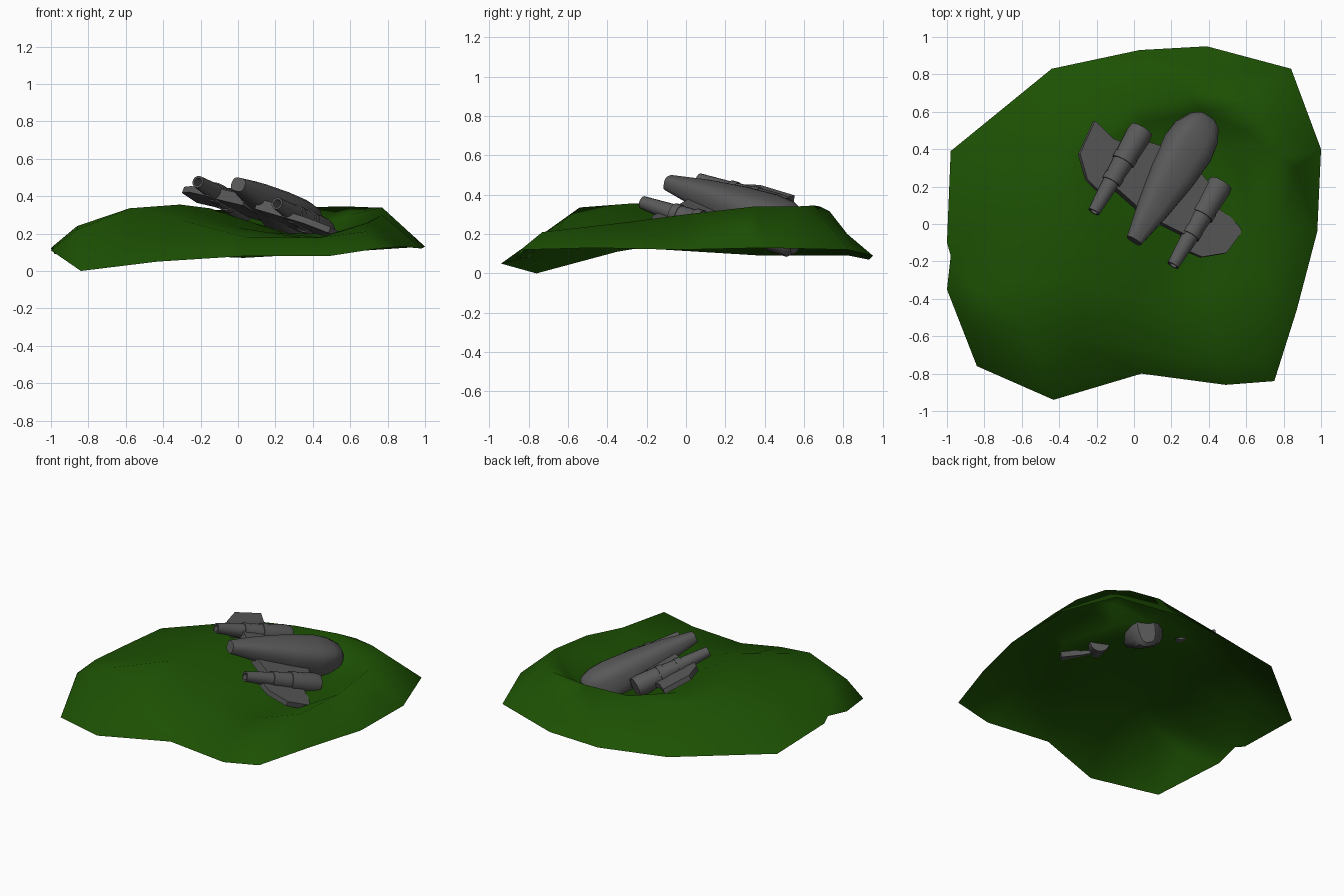
import bpy
import bmesh
from math import cos, sin, pi, radians, copysign
from mathutils import Vector, Matrix
from mathutils.geometry import delaunay_2d_cdt

cube = bpy.data.objects.get("Cube")
if cube:
    bpy.data.objects.remove(cube, do_unlink=True)


def make_material(name, colour):
    material = bpy.data.materials.new(name)
    material.use_nodes = True
    material.diffuse_color = (*colour, 1)
    material.node_tree.nodes["Principled BSDF"].inputs["Base Color"].default_value = (*colour, 1)
    return material


grass = make_material("grass green", (0.012, 0.082, 0.001))
metal = make_material("hull grey", (0.100, 0.100, 0.100))


def finish(bm, name, material, matrix=Matrix(), angle=35):
    mesh = bpy.data.meshes.new(name)
    bm.to_mesh(mesh)
    bm.free()
    mesh.materials.append(material)
    obj = bpy.data.objects.new(name, mesh)
    bpy.context.collection.objects.link(obj)
    obj.matrix_world = matrix
    bpy.ops.object.select_all(action='DESELECT')
    obj.select_set(True)
    bpy.context.view_layer.objects.active = obj
    bpy.ops.object.shade_smooth_by_angle(angle=radians(angle))
    return obj


# Hill: rim outline, crater ridge, mound and crater floor, joined by triangulation
rim = [(-.98, .39, .09), (-.44, .83, .09), (.03, .93, .07), (.39, .95, .09),
       (.84, .83, .12), (1, .4, .13), (.98, -.04, .12), (.87, -.46, .13),
       (.75, -.84, .12), (.49, -.86, .08), (.04, -.8, .08), (-.43, -.94, .05),
       (-.84, -.76, 0), (-1, -.35, .11), (-.98, -.17, .14), (-1, -.1, .12)]
ridge = [(-.42, .4, .325), (-.34, .55, .315), (0, .64, .33), (.3, .68, .34),
         (.58, .65, .345), (.71, .56, .34), (.77, .35, .34), (.77, 0, .3),
         (.7, -.3, .26), (.68, -.73, .21)]
mound = [(-.58, -.54, .335), (-.31, -.28, .355), (-.3, -.62, .27), (-.86, -.55, .22),
         (-.86, -.35, .24), (-.83, 0, .235), (-.77, .25, .255), (-.4, .1, .345),
         (.45, -.71, .18), (.05, -.68, .18), (.4, .73, .315), (.4, .82, .2),
         (.87, .3, .22)]
crater = [(0, -.4, .23), (.4, -.35, .17), (.16, -.12, .21), (.25, .1, .2),
          (.52, -.1, .17), (.62, .05, .21), (.35, .35, .18), (.53, .42, .21),
          (.6, .5, .3), (0, .3, .28), (-.15, .1, .335), (.05, .54, .27),
          (.36, .6, .22), (-.22, .4, .32)]

points = [Vector(p) for p in rim + ridge + mound + crater]
first = len(rim)
creases = [(i, i + 1) for i in range(first, first + len(ridge) - 1)]
flat, _, tris, origins, *_ = delaunay_2d_cdt(
    [p.xy for p in points], creases, [list(range(first))], 1, 1e-5)
bm = bmesh.new()
verts = [bm.verts.new((v.x, v.y, points[ids[0]].z)) for v, ids in zip(flat, origins)]
for tri in tris:
    bm.faces.new([verts[i] for i in tri])
for face in bm.faces:
    face.normal_update()
    if face.normal.z < 0:
        face.normal_flip()
finish(bm, "hill", grass, angle=80)

# Ship frame: x across, y along the hull toward the buried end, z up
along = Vector((.5, .86, -.3)).normalized()
across = Vector((.82, -.55, -.225))
across = (across - along * across.dot(along)).normalized()
frame = Matrix((across, along, across.cross(along))).transposed().to_4x4()
frame.translation = (0, -.09, .46)


def loft(rings):
    """Skin a list of point rings and cap both ends."""
    bm = bmesh.new()
    loops = [[bm.verts.new(p) for p in ring] for ring in rings]
    for a, b in zip(loops, loops[1:]):
        for i in range(len(a)):
            j = (i + 1) % len(a)
            bm.faces.new((a[i], a[j], b[j], b[i]))
    bm.faces.new(loops[0])
    bm.faces.new(loops[-1])
    bmesh.ops.recalc_face_normals(bm, faces=bm.faces)
    return bm


# Hull: boxy rounded sections of (position, half width, top, bottom)
def hull_ring(y, width, top, bottom, sides=16):
    ring = []
    for i in range(sides):
        a = 2 * pi * (i + .5) / sides
        c, s = cos(a), sin(a)
        x = copysign(abs(c) ** .6, c) * width
        z = copysign(abs(s) ** .75, s)
        ring.append((x, y, z * (top if s > 0 else -bottom)))
    return ring


sections = [(0, .043, .04, -.035), (.2, .085, .075, -.06), (.42, .122, .1, -.085),
            (.6, .138, .112, -.13), (.7, .122, .108, -.155), (.77, .085, .09, -.16),
            (.795, .055, .06, -.14)]
finish(loft([hull_ring(*s) for s in sections]), "hull", metal, frame)


# Engines: turned profile of (position, radius) with a hollow muzzle
def circle(y, radius, x, z, sides=16):
    return [(x + radius * cos(2 * pi * i / sides), y, z + radius * sin(2 * pi * i / sides))
            for i in range(sides)]


# Wings: flat plates
def plate(outline, z, thickness, side):
    return loft([[(x * side, y, z + h) for x, y in outline]
                 for h in (-thickness / 2, thickness / 2)])


profile = [(.1, .02), (.02, .022), (.02, .033), (.21, .046), (.21, .053), (.25, .055),
           (.25, .051), (.34, .057), (.34, .064), (.38, .066), (.38, .062), (.51, .07),
           (.55, .064)]
fin = [(.24, .13), (.33, .145), (.38, .155), (.485, .25), (.505, .45), (.37, .425),
       (.24, .45)]
strut = [(.04, .17), (.26, .2), (.26, .49), (.04, .56)]

for label, side in (("left", 1), ("right", -1)):
    rings = [circle(y, r, .262 * side, -.038) for y, r in profile]
    finish(loft(rings), label + "_engine", metal, frame)
    finish(plate(strut, -.045, .06, side), label + "_wing", metal, frame)
    finish(plate(fin, -.066, .035, side), label + "_fin", metal, frame)
